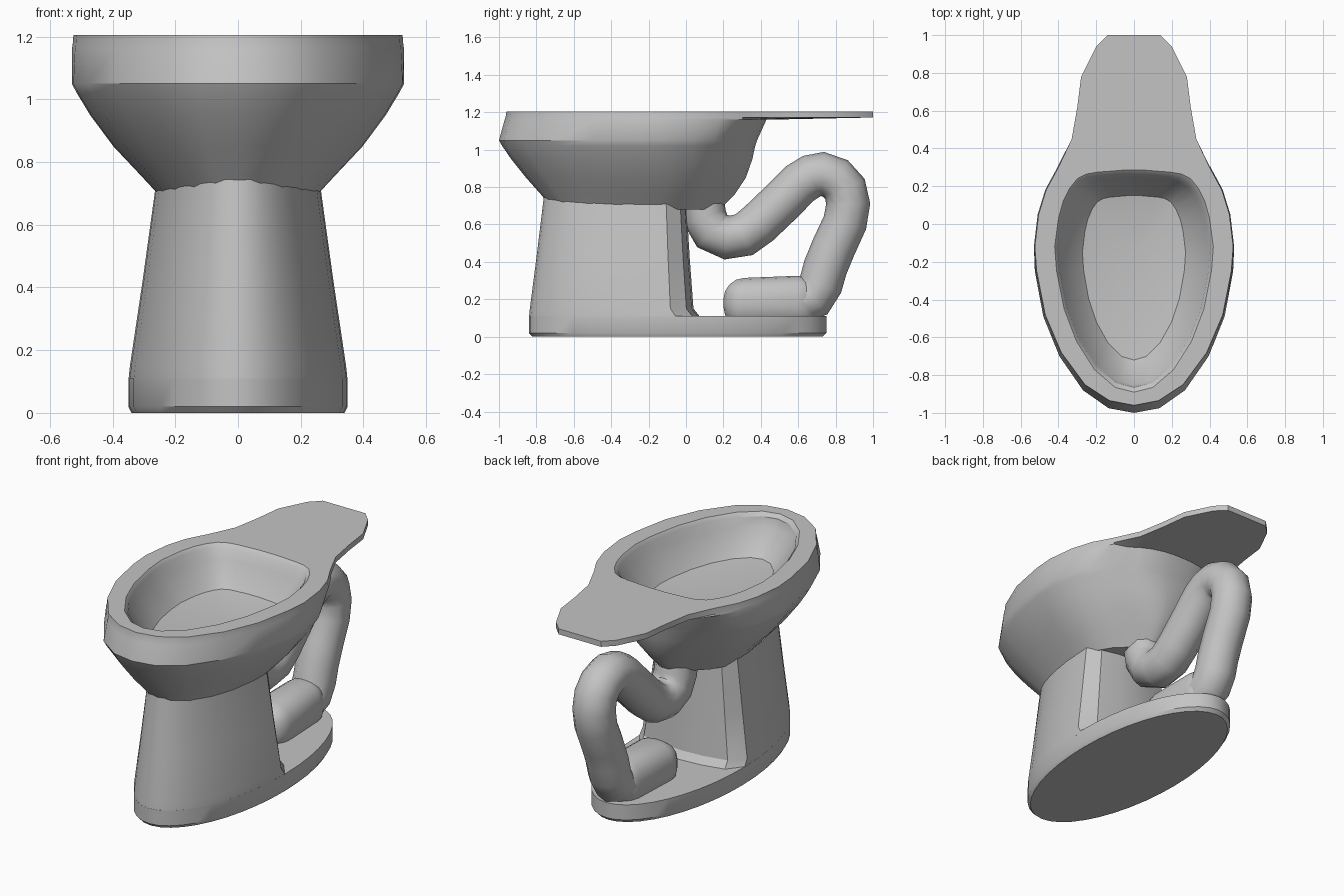
import bpy
import bmesh
import math
from mathutils import Vector

default_cube = bpy.data.objects.get("Cube")
if default_cube:
    bpy.data.objects.remove(default_cube, do_unlink=True)

# One glazed grey for everything
porcelain = bpy.data.materials.new("grey_porcelain")
porcelain.use_nodes = True
GREY = (0.55, 0.55, 0.55, 1)
porcelain.diffuse_color = GREY
for node in porcelain.node_tree.nodes:
    if node.type == 'BSDF_PRINCIPLED':
        node.inputs["Base Color"].default_value = GREY


def finish(obj, angle=32):
    """Give the object its material and shading."""
    obj.data.materials.clear()
    obj.data.materials.append(porcelain)
    bpy.ops.object.select_all(action='DESELECT')
    obj.select_set(True)
    bpy.context.view_layer.objects.active = obj
    bpy.ops.object.shade_smooth_by_angle(angle=math.radians(angle))


def object_from_bmesh(name, bm):
    bmesh.ops.recalc_face_normals(bm, faces=bm.faces[:])
    mesh = bpy.data.meshes.new(name)
    bm.to_mesh(mesh)
    bm.free()
    obj = bpy.data.objects.new(name, mesh)
    bpy.context.collection.objects.link(obj)
    return obj


def mirrored(half):
    """Close a half outline that starts and ends on the centre line."""
    return half + [(-x, y) for x, y in reversed(half[1:-1])]


def refit(half, width, front, back):
    """Scale an outline in x and stretch it to new front and back limits."""
    first, last = half[0][1], half[-1][1]
    ratio = (back - front) / (last - first)
    return [(x * width, front + (y - first) * ratio) for x, y in half]


def pinch(half, amount):
    """Narrow the rear of an outline towards its back end."""
    back = half[-1][1]
    return [(x * (1 - amount * max(0, y) / back), y) for x, y in half]


def loft(name, rings, centre_drop=0.0):
    """Skin a stack of (half outline, height) rings and cap both ends."""
    bm = bmesh.new()
    loops = [[bm.verts.new((x, y, z)) for x, y in mirrored(half)]
             for half, z in rings]
    count = len(loops[0])
    for low, high in zip(loops, loops[1:]):
        for i in range(count):
            j = (i + 1) % count
            bm.faces.new((low[i], low[j], high[j], high[i]))
    bm.faces.new(loops[0])
    # The last cap is a fan so that it can be dished
    middle = sum((v.co for v in loops[-1]), Vector()) / count
    middle.z -= centre_drop
    hub = bm.verts.new(middle)
    for i in range(count):
        bm.faces.new((loops[-1][i], loops[-1][(i + 1) % count], hub))
    obj = object_from_bmesh(name, bm)
    finish(obj)
    return obj


# Bowl: half outlines of the rim with rear deck, the body and the opening
deck = [(0, -.96), (.13, -.935), (.26, -.85), (.385, -.68), (.47, -.48),
        (.515, -.25), (.525, -.12), (.505, .05), (.465, .18), (.4, .3),
        (.33, .45), (.3, .62), (.28, .78), (.2, .94), (.14, 1), (0, 1)]
body = [(0, -1), (.135, -.975), (.27, -.88), (.395, -.7), (.48, -.49),
        (.525, -.25), (.53, -.12), (.505, .04), (.45, .15), (.38, .23),
        (.32, .28), (.26, .32), (.2, .35), (.13, .37), (.06, .38), (0, .38)]
opening = [(0, -.89), (.1, -.865), (.21, -.77), (.305, -.62), (.37, -.45),
           (.41, -.25), (.42, -.12), (.4, .03), (.375, .12), (.34, .19),
           (.3, .24), (.25, .265), (.19, .275), (.12, .28), (.06, .285),
           (0, .285)]

# Where the body meets the underside of the deck
rim_points = 10
under_deck = [(x * 1.01, y * 1.01) for x, y in deck[:rim_points]]
under_deck += [(x, y + .05) for x, y in body[rim_points:]]
deck_edge = [(x * 1.005, y * 1.005) for x, y in deck[:rim_points]]
deck_edge += deck[rim_points:]

outer = [(pinch(refit(body, width, front, back), narrow), z)
         for z, width, front, back, narrow in (
    (.68, .45, -.71, .18, .5), (.76, .59, -.775, .26, .5),
    (.85, .75, -.855, .32, .35), (.95, .89, -.935, .355, .15),
    (1.02, .97, -.983, .37, .05), (1.05, 1, -1, .38, 0))]
inner = [(refit(opening, width, front, back), z) for z, width, front, back in (
    (1.205, 1, -.89, .285), (1.185, .96, -.865, .26), (1.13, .93, -.85, .24),
    (1, .65, -.72, .15))]
loft("bowl", outer + [(under_deck, 1.16), (deck_edge, 1.172), (deck, 1.205)]
     + inner, centre_drop=.05)

# Foot plate: a flat oval
steps = 20
oval = [(.35 * math.sin(math.pi * i / steps),
         -.045 - .795 * math.cos(math.pi * i / steps))
        for i in range(steps + 1)]
loft("foot_plate", [(refit(oval, .97, -.82, .73), 0), (oval, .02), (oval, .11)])

# Pedestal: the front of the oval, closed by a chamfered back wall
front_half = [p for p in oval if p[1] < -.06]
column = front_half + [(.35, -.05), (.28, .04), (.14, .07), (0, .08)]
loft("pedestal", [
    (column, .1),
    (refit(column, .985, -.835, .04), .15),
    (refit(column, .87, -.8, .02), .42),
    (refit(column, .74, -.76, 0), .75)])

# Trap pipe: a round tube bent through an S
path = [(.08, .76), (.1, .64), (.14, .565), (.22, .53), (.31, .545),
        (.39, .605), (.5, .71), (.61, .82), (.67, .857), (.73, .87),
        (.8, .845), (.85, .79), (.867, .71), (.85, .61), (.79, .48),
        (.745, .37), (.72, .28), (.68, .21), (.6, .18)]
curve = bpy.data.curves.new("trap_pipe", 'CURVE')
curve.dimensions = '3D'
curve.bevel_depth = .118
curve.bevel_resolution = 4
curve.use_fill_caps = True
spline = curve.splines.new('POLY')
spline.points.add(len(path) - 1)
for point, (y, z) in zip(spline.points, path):
    point.co = (0, y, z, 1)
pipe = bpy.data.objects.new("trap_pipe", curve)
bpy.context.collection.objects.link(pipe)
bpy.ops.object.select_all(action='DESELECT')
pipe.select_set(True)
bpy.context.view_layer.objects.active = pipe
bpy.ops.object.convert(target='MESH')
finish(bpy.context.view_layer.objects.active, 45)

# Drain housing: a rounded block on the foot plate
bm = bmesh.new()
bmesh.ops.create_cube(bm, size=1)
for v in bm.verts:
    v.co = (v.co.x * .28, v.co.y * .51 + .455, v.co.z * .26 + .18)
    if v.co.y > .5:
        v.co.x *= .85
        if v.co.z > .2:
            v.co.z += .02
bmesh.ops.bevel(bm, geom=bm.edges[:], offset=.11, segments=4, profile=.5,
                affect='EDGES', clamp_overlap=True)
finish(object_from_bmesh("drain_housing", bm), 45)
